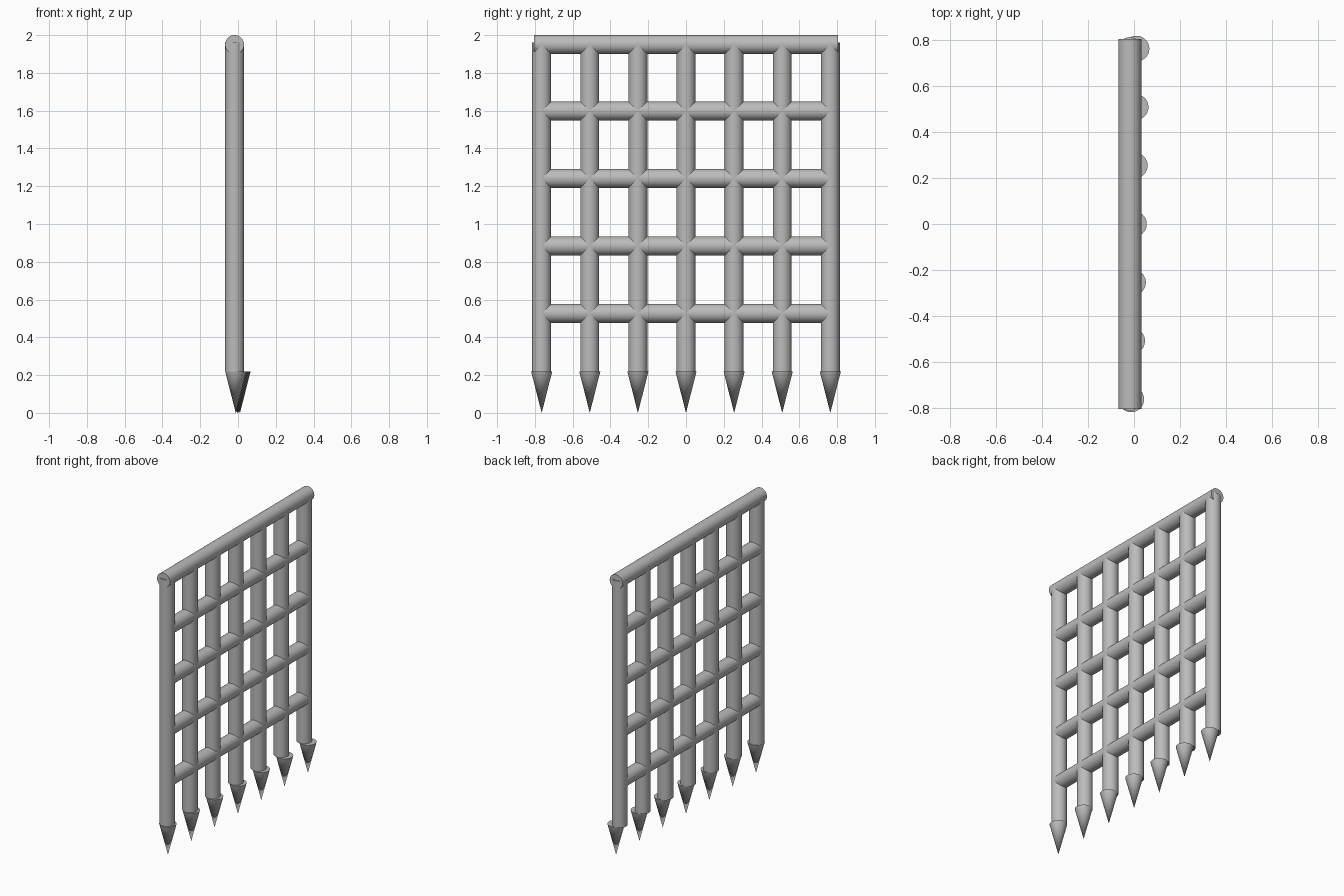
import bpy
import math

if "Cube" in bpy.data.objects:
    bpy.data.objects.remove(bpy.data.objects["Cube"])

# One plain iron colour
iron = bpy.data.materials.new("grey_iron")
iron.diffuse_color = (0.5, 0.5, 0.5, 1)
iron.use_nodes = True
iron.node_tree.nodes["Principled BSDF"].inputs["Base Color"].default_value = iron.diffuse_color

BAR_X = -0.018
BAR_R = 0.05
HALF = 0.764


def finish(name):
    ob = bpy.context.object
    ob.name = name
    ob.data.materials.append(iron)
    bpy.ops.object.shade_smooth_by_angle(angle=math.radians(35))


def post(name, y, z0, z1):
    bpy.ops.mesh.primitive_cylinder_add(vertices=48, radius=BAR_R, depth=z1 - z0,
                                        location=(BAR_X, y, (z0 + z1) / 2))
    finish(name)


def rail(name, z, half_length):
    bpy.ops.mesh.primitive_cylinder_add(vertices=48, radius=BAR_R, depth=2 * half_length,
                                        location=(BAR_X, 0, z),
                                        rotation=(math.pi / 2, 0, 0))
    finish(name)


def spike(name, x, y):
    bpy.ops.mesh.primitive_cone_add(vertices=48, radius1=0.0, radius2=0.056, depth=0.22,
                                    location=(x, y, 0.11))
    finish(name)


# Upright bars, each with a pointed spike; the spikes drift slightly across the row
for i in range(7):
    y = HALF * (i - 3) / 3
    post(f"upright_bar_{i + 1}", y, 0.22, 1.96)
    spike(f"spike_{i + 1}", -0.012 + 0.0038 * i, y)

# Thick top rail
rail("top_rail", 1.95, 0.805)

# Cross bars, ending inside the outer uprights
for i in range(4):
    rail(f"cross_bar_{i + 1}", 0.527 + 0.357 * i, 0.755)
